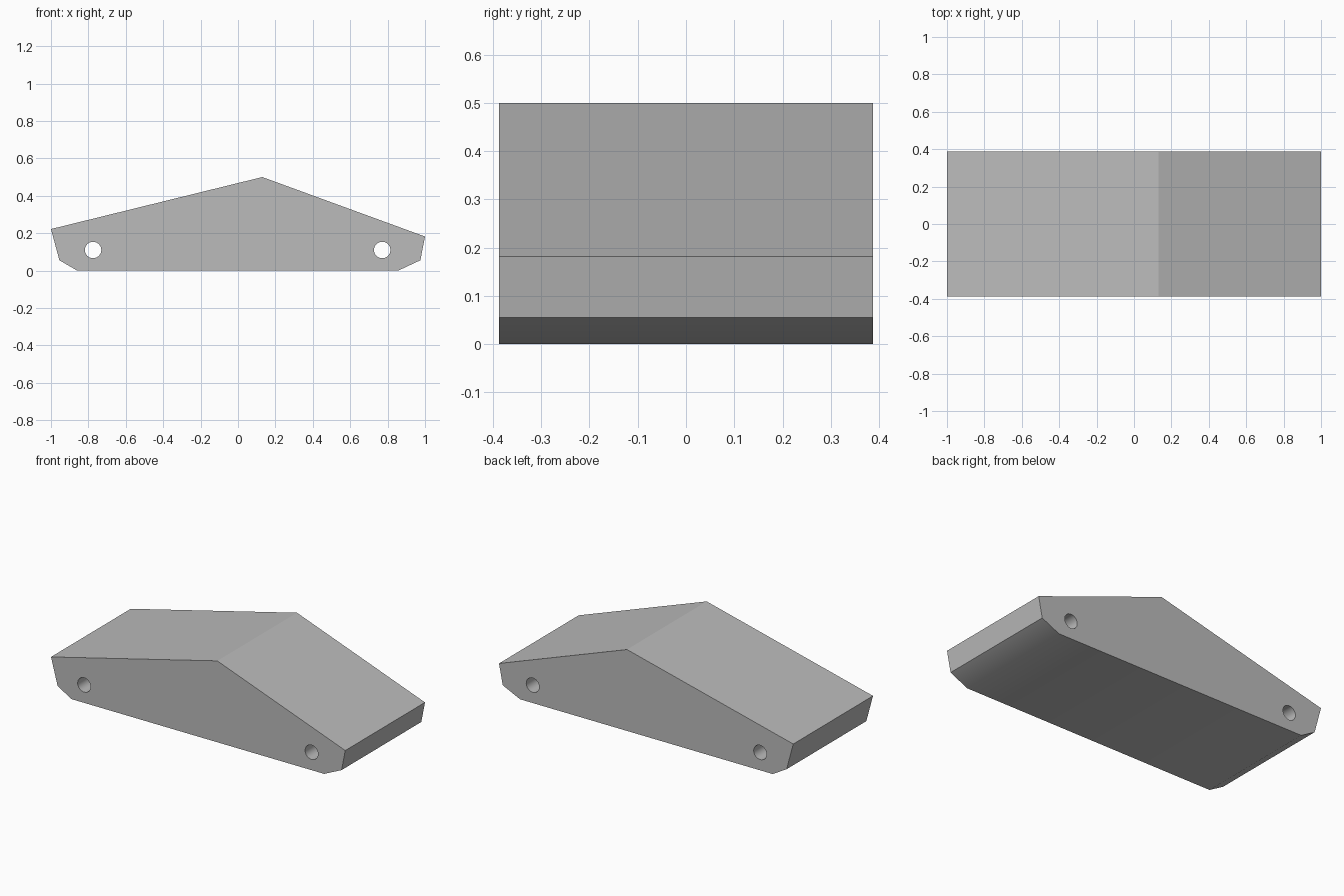
import bpy
import bmesh
import math

cube = bpy.data.objects.get("Cube")
if cube:
    bpy.data.objects.remove(cube, do_unlink=True)

HALF_DEPTH = 0.387
HOLE_RADIUS = 0.044
HOLE_HEIGHT = 0.11

# Single plain grey
grey = bpy.data.materials.new("plain_grey")
grey.use_nodes = True
colour = (0.5, 0.5, 0.5, 1)
grey.diffuse_color = colour
grey.node_tree.nodes["Principled BSDF"].inputs["Base Color"].default_value = colour


def extrude_profile(name, points, half_depth):
    """Extrude an x-z outline along y, centred on y = 0."""
    bm = bmesh.new()
    face = bm.faces.new([bm.verts.new((x, -half_depth, z)) for x, z in points])
    side = bmesh.ops.extrude_face_region(bm, geom=[face], use_keep_orig=True)
    moved = [g for g in side["geom"] if isinstance(g, bmesh.types.BMVert)]
    bmesh.ops.translate(bm, verts=moved, vec=(0, 2 * half_depth, 0))
    bmesh.ops.recalc_face_normals(bm, faces=bm.faces)
    mesh = bpy.data.meshes.new(name)
    bm.to_mesh(mesh)
    bm.free()
    mesh.materials.append(grey)
    obj = bpy.data.objects.new(name, mesh)
    bpy.context.collection.objects.link(obj)
    return obj


# Wedge body with an off-centre ridge and chamfered lower ends
outline = [(-0.86, 0), (0.857, 0), (0.975, 0.055), (1, 0.182),
           (0.13, 0.5), (-1, 0.222), (-0.955, 0.055)]
body = extrude_profile("wedge_body", outline, HALF_DEPTH)

# Round cross holes through both ends
for x in (-0.775, 0.771):
    circle = [(x + HOLE_RADIUS * math.cos(i * math.tau / 32),
               HOLE_HEIGHT + HOLE_RADIUS * math.sin(i * math.tau / 32))
              for i in range(32)]
    cutter = extrude_profile("hole_cutter", circle, HALF_DEPTH + 0.1)
    cutter.hide_render = True
    cut = body.modifiers.new("cross_hole", 'BOOLEAN')
    cut.operation = 'DIFFERENCE'
    cut.solver = 'EXACT'
    cut.object = cutter
    bpy.context.view_layer.objects.active = body
    bpy.ops.object.modifier_apply(modifier=cut.name)
    bpy.data.objects.remove(cutter, do_unlink=True)

# Soft lower chamfers and holes, crisp ridge and ends
bpy.ops.object.select_all(action='DESELECT')
body.select_set(True)
bpy.context.view_layer.objects.active = body
bpy.ops.object.shade_smooth_by_angle(angle=math.radians(32))
